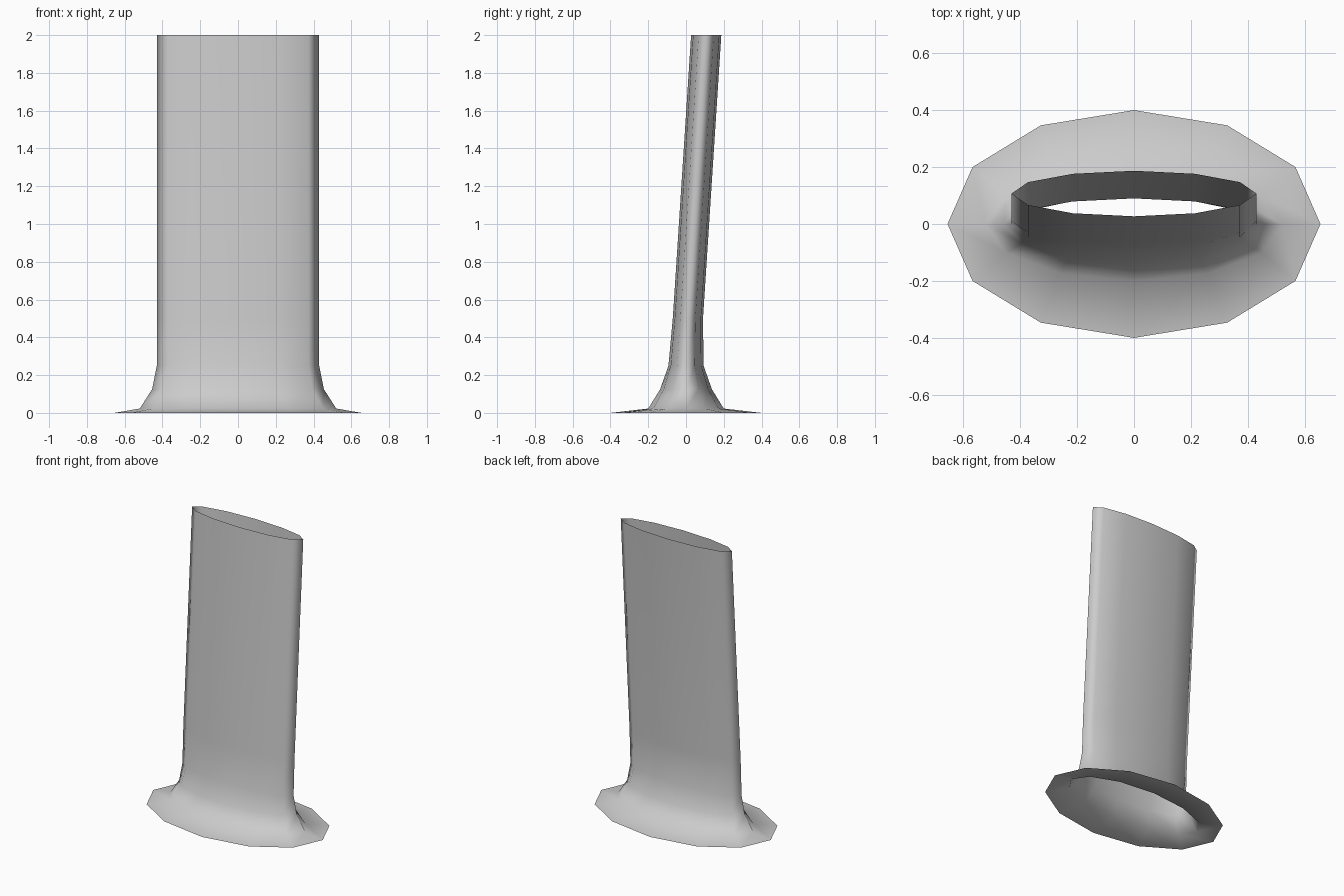
import bpy, bmesh
from math import sin, cos, pi

if "Cube" in bpy.data.objects:
    bpy.data.objects.remove(bpy.data.objects["Cube"])

SIDES = 12
# oval rings from flared base to leaning top: height, x radius, y radius, y centre
RINGS = [
    (0.0, 0.655, 0.40, 0.0),
    (0.023, 0.52, 0.20, 0.0),
    (0.125, 0.455, 0.137, 0.0),
    (0.25, 0.43, 0.093, 0.0),
    (0.5, 0.43, 0.08, 0.01),
    (2.0, 0.43, 0.08, 0.107),
]

# open hollow tube lofted through the rings
bm = bmesh.new()
loops = []
for z, rx, ry, cy in RINGS:
    loops.append([bm.verts.new((rx * cos(2 * pi * i / SIDES),
                                cy + ry * sin(2 * pi * i / SIDES), z))
                  for i in range(SIDES)])
for low, high in zip(loops, loops[1:]):
    for i in range(SIDES):
        j = (i + 1) % SIDES
        face = bm.faces.new((low[i], low[j], high[j], high[i]))
        face.smooth = True

mesh = bpy.data.meshes.new("flared_tube")
bm.to_mesh(mesh)
bm.free()
tube = bpy.data.objects.new("flared_tube", mesh)
bpy.context.collection.objects.link(tube)
